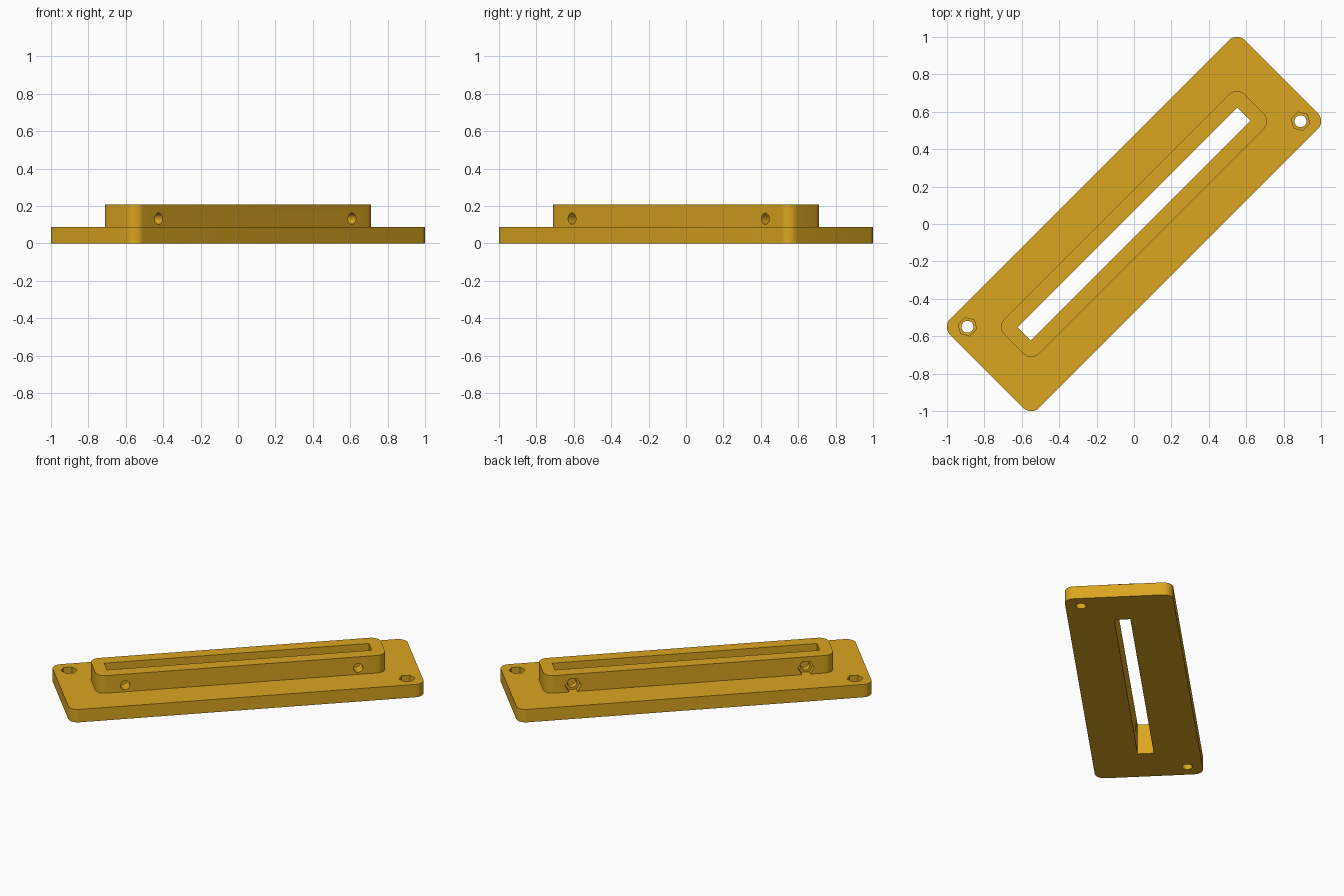
import bpy, bmesh, math
from mathutils import Matrix

if "Cube" in bpy.data.objects:
    bpy.data.objects.remove(bpy.data.objects["Cube"])

gold = bpy.data.materials.new("golden yellow")
gold.diffuse_color = (0.70, 0.376, 0.0144, 1)
gold.use_nodes = True
gold.node_tree.nodes["Principled BSDF"].inputs["Base Color"].default_value = gold.diffuse_color
TURN = Matrix.Rotation(math.radians(45), 4, 'Z')   # the long axis lies on the diagonal


def prism(name, pts, z0, z1, place=Matrix()):
    """Extrude a closed 2D profile from z0 to z1, then place it."""
    bm = bmesh.new()
    face = bm.faces.new([bm.verts.new((x, y, z0)) for x, y in pts])
    ext = bmesh.ops.extrude_face_region(bm, geom=[face])
    for v in ext["geom"]:
        if isinstance(v, bmesh.types.BMVert):
            v.co.z = z1
    bmesh.ops.recalc_face_normals(bm, faces=bm.faces)
    bm.transform(TURN @ place)
    me = bpy.data.meshes.new(name)
    bm.to_mesh(me)
    bm.free()
    me.materials.append(gold)
    ob = bpy.data.objects.new(name, me)
    bpy.context.collection.objects.link(ob)
    return ob


def rounded(hx, hy, r, n=10):
    pts = []
    for q, (sx, sy) in enumerate([(1, 1), (-1, 1), (-1, -1), (1, -1)]):
        for i in range(n + 1):
            a = math.pi / 2 * (q + i / n)
            pts.append((sx * (hx - r) + r * math.cos(a), sy * (hy - r) + r * math.sin(a)))
    return pts


def ngon(r, n):
    return [(r * math.cos(2 * math.pi * i / n), r * math.sin(2 * math.pi * i / n)) for i in range(n)]


def combine(ob, other, op):
    mod = ob.modifiers.new("combine", 'BOOLEAN')
    mod.operation, mod.solver, mod.object = op, 'EXACT', other
    bpy.context.view_layer.objects.active = ob
    bpy.ops.object.modifier_apply(modifier=mod.name)
    bpy.data.objects.remove(other)


# Base plate with the raised collar
body = prism("slotted_plate", rounded(1.114, 0.336, 0.06), 0, 0.088)
combine(body, prism("collar", rounded(0.909, 0.131, 0.06), 0.04, 0.208), 'UNION')

# Long slot through everything
slot = [(0.831, 0.05), (-0.831, 0.05), (-0.831, -0.05), (0.831, -0.05)]
combine(body, prism("slot", slot, -0.1, 0.3), 'DIFFERENCE')

for s in (1, -1):
    # Corner screw hole with a hexagonal nut pocket on top
    at = Matrix.Translation((s * 1.018, -s * 0.241, 0))
    combine(body, prism("screw_hole", ngon(0.032, 24), -0.1, 0.2, at), 'DIFFERENCE')
    combine(body, prism("nut_pocket", ngon(0.051, 6), 0.045, 0.2, at), 'DIFFERENCE')
    # Cross hole through the collar with a nut pocket on the back face
    at = Matrix.Translation((s * 0.731, 0, 0.132)) @ Matrix.Rotation(-math.pi / 2, 4, 'X')
    combine(body, prism("cross_hole", ngon(0.03, 24), -0.2, 0.2, at), 'DIFFERENCE')
    combine(body, prism("side_nut_pocket", ngon(0.051, 6), 0.095, 0.16, at), 'DIFFERENCE')

# Smooth rounded corners, sharp edges elsewhere
bpy.ops.object.select_all(action='DESELECT')
body.select_set(True)
bpy.context.view_layer.objects.active = body
bpy.ops.object.shade_smooth_by_angle(angle=math.radians(30))
